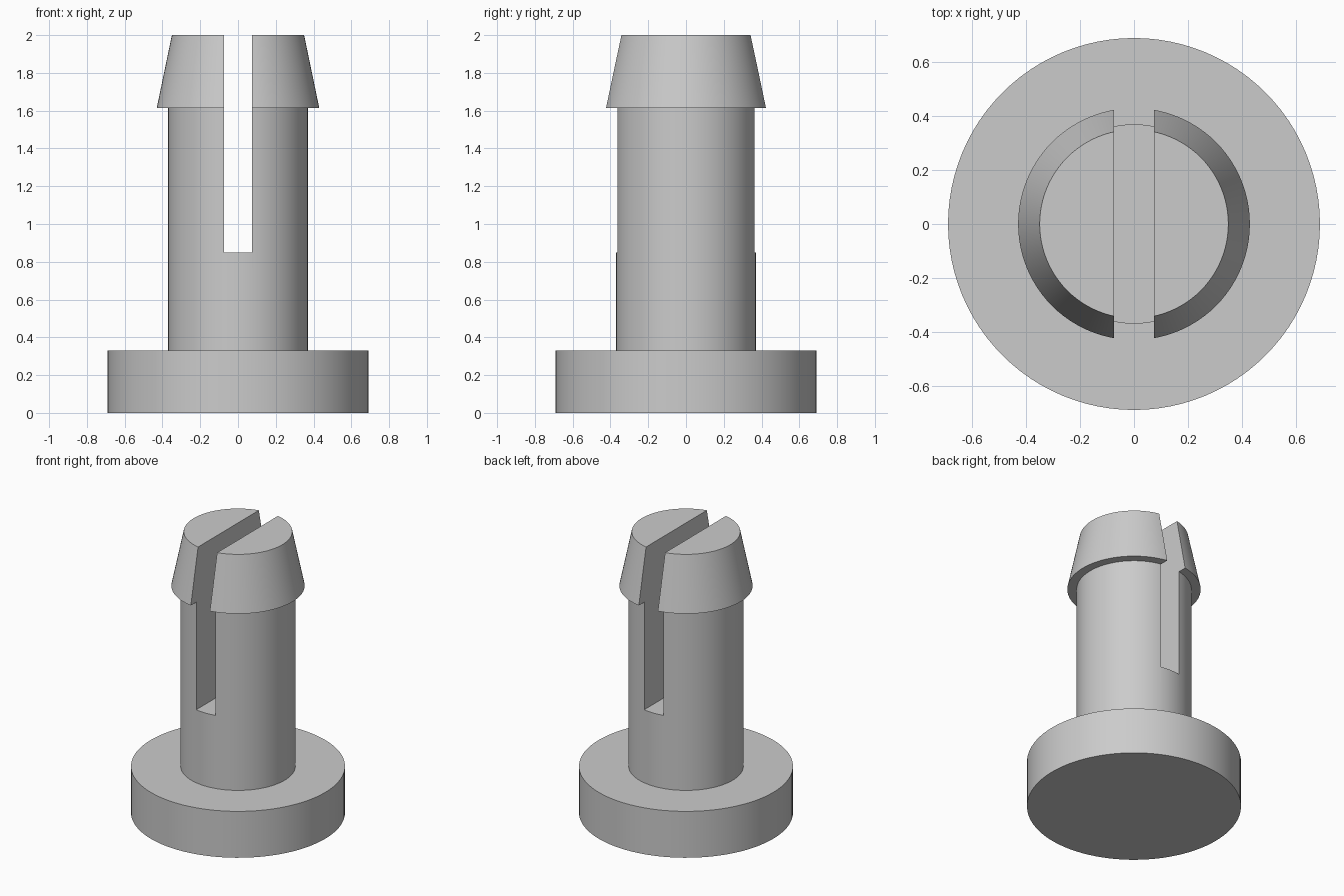
import bpy
import bmesh
from math import radians, tau
from mathutils import Matrix, Vector

default = bpy.data.objects.get("Cube")
if default:
    bpy.data.objects.remove(default, do_unlink=True)

SEGMENTS = 96
SLOT_WIDTH, SLOT_FLOOR, TOP = 0.15, 0.85, 2.0

grey = bpy.data.materials.new("plain_grey")
grey.use_nodes = True
colour = (0.6, 0.6, 0.6, 1)
grey.diffuse_color = colour
grey.node_tree.nodes["Principled BSDF"].inputs["Base Color"].default_value = colour


def add_object(name, bm):
    bmesh.ops.recalc_face_normals(bm, faces=bm.faces)
    mesh = bpy.data.meshes.new(name)
    bm.to_mesh(mesh)
    bm.free()
    mesh.materials.append(grey)
    obj = bpy.data.objects.new(name, mesh)
    bpy.context.collection.objects.link(obj)
    return obj


def lathe(name, profile):
    """Revolve (radius, height) points into a closed solid with flat end caps."""
    bm = bmesh.new()
    verts = [bm.verts.new((r, 0, z)) for r, z in profile]
    edges = [bm.edges.new(pair) for pair in zip(verts, verts[1:])]
    bmesh.ops.spin(bm, geom=verts + edges, cent=(0, 0, 0), axis=(0, 0, 1),
                   angle=tau, steps=SEGMENTS, use_merge=True)
    bmesh.ops.remove_doubles(bm, verts=bm.verts, dist=0.0001)
    bmesh.ops.holes_fill(bm, edges=[e for e in bm.edges if e.is_boundary], sides=0)
    return add_object(name, bm)


# Flange, shaft and tapered barb turned as one solid
pin = lathe("snap_pin", [
    (0.69, 0), (0.69, 0.33),          # flange
    (0.37, 0.33), (0.37, 1.615),      # shaft
    (0.43, 1.615), (0.35, TOP),       # barb
])

# Slot that splits the upper shaft into two prongs
bm = bmesh.new()
height = TOP + 0.2 - SLOT_FLOOR
bmesh.ops.create_cube(bm, size=1, matrix=Matrix.LocRotScale(
    Vector((0, 0, SLOT_FLOOR + height / 2)), None, Vector((SLOT_WIDTH, 2, height))))
cutter = add_object("slot_cutter", bm)
cutter.hide_render = True

bpy.ops.object.select_all(action="DESELECT")
pin.select_set(True)
bpy.context.view_layer.objects.active = pin
slot = pin.modifiers.new("slot", "BOOLEAN")
slot.operation, slot.solver, slot.object = "DIFFERENCE", "EXACT", cutter
bpy.ops.object.modifier_apply(modifier=slot.name)
bpy.data.objects.remove(cutter, do_unlink=True)

bpy.ops.object.shade_smooth_by_angle(angle=radians(30))
